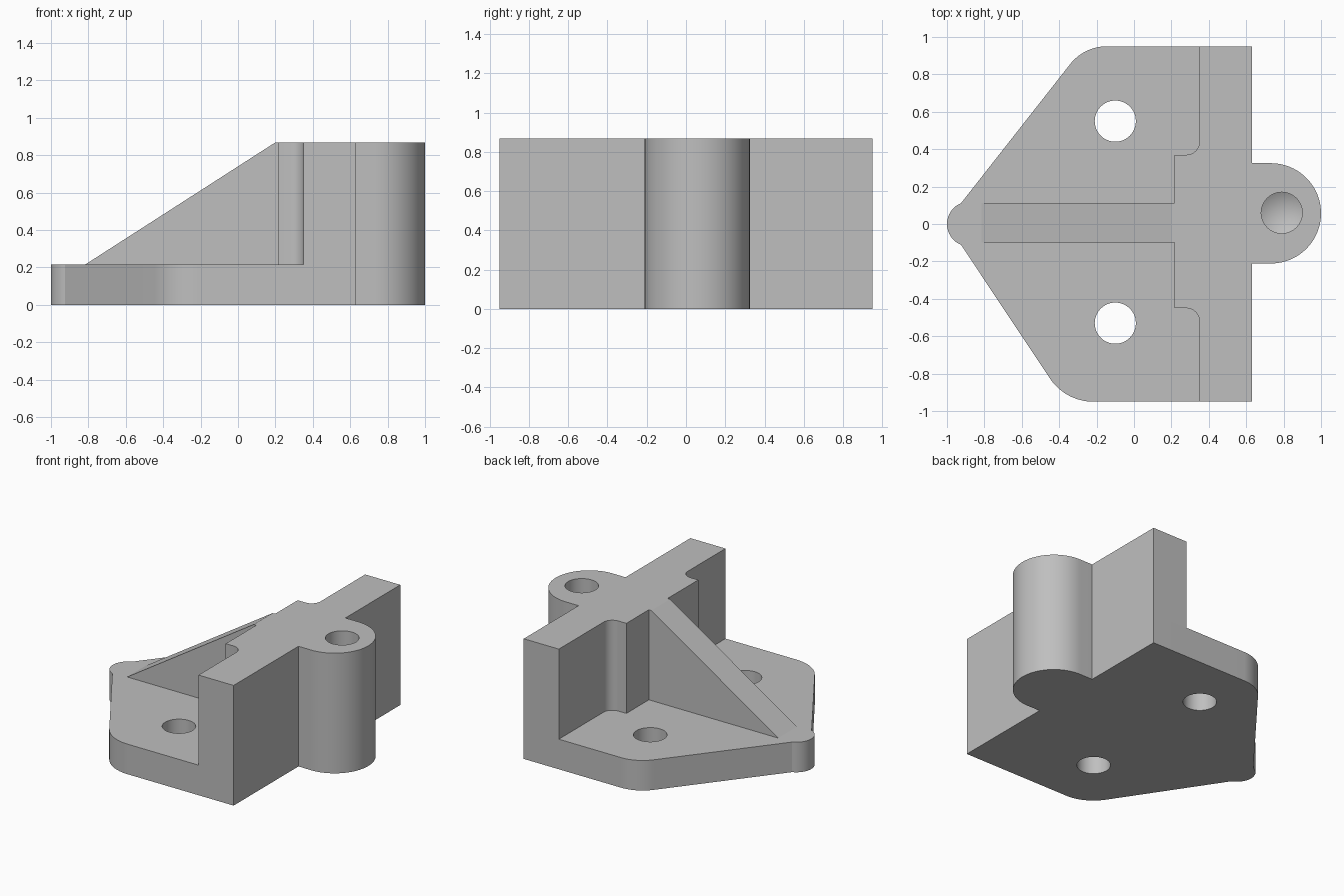
import bpy, bmesh
from math import cos, sin, radians
from mathutils import Vector, Matrix

cube = bpy.data.objects.get("Cube")
if cube:
    bpy.data.objects.remove(cube, do_unlink=True)

BASE_TOP, TOP = 0.217, 0.867
WALL_BACK, WALL_FRONT, HALF = 0.35, 0.63, 0.95

grey = bpy.data.materials.new("plain grey")
grey.use_nodes = True
grey.diffuse_color = (0.52, 0.52, 0.52, 1)
grey.node_tree.nodes["Principled BSDF"].inputs["Base Color"].default_value = (0.52, 0.52, 0.52, 1)


def arc(cx, cy, r, start, end, steps=16):
    """Points on a circular arc, angles in degrees."""
    angles = [radians(start + (end - start) * i / steps) for i in range(steps + 1)]
    return [(cx + r * cos(a), cy + r * sin(a)) for a in angles]


def finish(name, bm):
    bmesh.ops.recalc_face_normals(bm, faces=bm.faces)
    mesh = bpy.data.meshes.new(name)
    bm.to_mesh(mesh)
    bm.free()
    mesh.materials.append(grey)
    obj = bpy.data.objects.new(name, mesh)
    bpy.context.collection.objects.link(obj)
    return obj


def prism(name, points, low, high, axis="Z"):
    """Extrude a profile along z, or an x-z profile along y."""
    bm = bmesh.new()
    place = (lambda p: (p[0], p[1], low)) if axis == "Z" else (lambda p: (p[0], low, p[1]))
    face = bm.faces.new([bm.verts.new(place(p)) for p in points])
    step = Vector((0, 0, high - low)) if axis == "Z" else Vector((0, high - low, 0))
    new = bmesh.ops.extrude_face_region(bm, geom=[face])["geom"]
    bmesh.ops.translate(bm, verts=[v for v in new if isinstance(v, bmesh.types.BMVert)], vec=step)
    if not face.is_valid or len(bm.faces) < len(points) + 2:
        bm.faces.new([v for v in bm.verts][:len(points)])
    return finish(name, bm)


def cut(target, cutter):
    """Subtract the cutter and delete it."""
    mod = target.modifiers.new("cut", "BOOLEAN")
    mod.operation, mod.solver, mod.object = "DIFFERENCE", "EXACT", cutter
    bpy.context.view_layer.objects.active = target
    bpy.ops.object.modifier_apply(modifier=mod.name)
    bpy.data.objects.remove(cutter, do_unlink=True)


# Base plate: square front edge, filleted shoulders, rounded nose
outline = [(WALL_FRONT, -HALF), (WALL_FRONT, HALF)]
outline += arc(-0.145, 0.70, 0.25, 90, 142)
outline += arc(-0.88, 0, 0.12, 112, 248)
outline += arc(-0.217, -0.67, 0.28, 214, 270)
base = prism("base_plate", outline, 0, BASE_TOP)
for y in (0.55, -0.53):
    cut(base, prism("hole_cutter", arc(-0.10, y, 0.11, 0, 352.5, 47), -0.1, 0.4))

# Upright wall with a thicker middle and filleted inner corners
wall_outline = [(WALL_FRONT, -HALF), (WALL_FRONT, HALF), (WALL_BACK, HALF)]
wall_outline += arc(0.28, 0.44, 0.07, 0, -90, 10) + [(0.217, 0.37)]
wall_outline += [(0.217, -0.45)] + arc(0.28, -0.52, 0.07, 90, 0, 10)
wall_outline += [(WALL_BACK, -HALF)]
wall = prism("upright_wall", wall_outline, BASE_TOP, TOP)

# Sloping rib
rib = prism("sloping_rib", [(-0.815, BASE_TOP), (0.217, BASE_TOP), (0.217, TOP), (0.197, TOP)],
            -0.10, 0.113, axis="Y")

# Rounded boss in front of the wall
boss_outline = [(WALL_FRONT, -0.21)] + arc(0.732, 0.057, 0.268, -90, 90, 40) + [(WALL_FRONT, 0.325)]
boss = prism("round_boss", boss_outline, 0, TOP)

# Blind drilled hole with a conical bottom
bm = bmesh.new()
ring = arc(0.79, 0.06, 0.11, 0, 352.5, 47)
upper = [bm.verts.new((x, y, 1.0)) for x, y in ring]
lower = [bm.verts.new((x, y, 0.32)) for x, y in ring]
tip = bm.verts.new((0.79, 0.06, 0.26))
bm.faces.new(upper)
for i in range(len(ring)):
    bm.faces.new((upper[i - 1], upper[i], lower[i], lower[i - 1]))
    bm.faces.new((lower[i - 1], lower[i], tip))
cut(boss, finish("drill_cutter", bm))

# Smooth round surfaces, sharp edges kept
bpy.ops.object.select_all(action="DESELECT")
for obj in (base, wall, rib, boss):
    obj.select_set(True)
bpy.context.view_layer.objects.active = base
bpy.ops.object.shade_smooth_by_angle(angle=radians(25))
